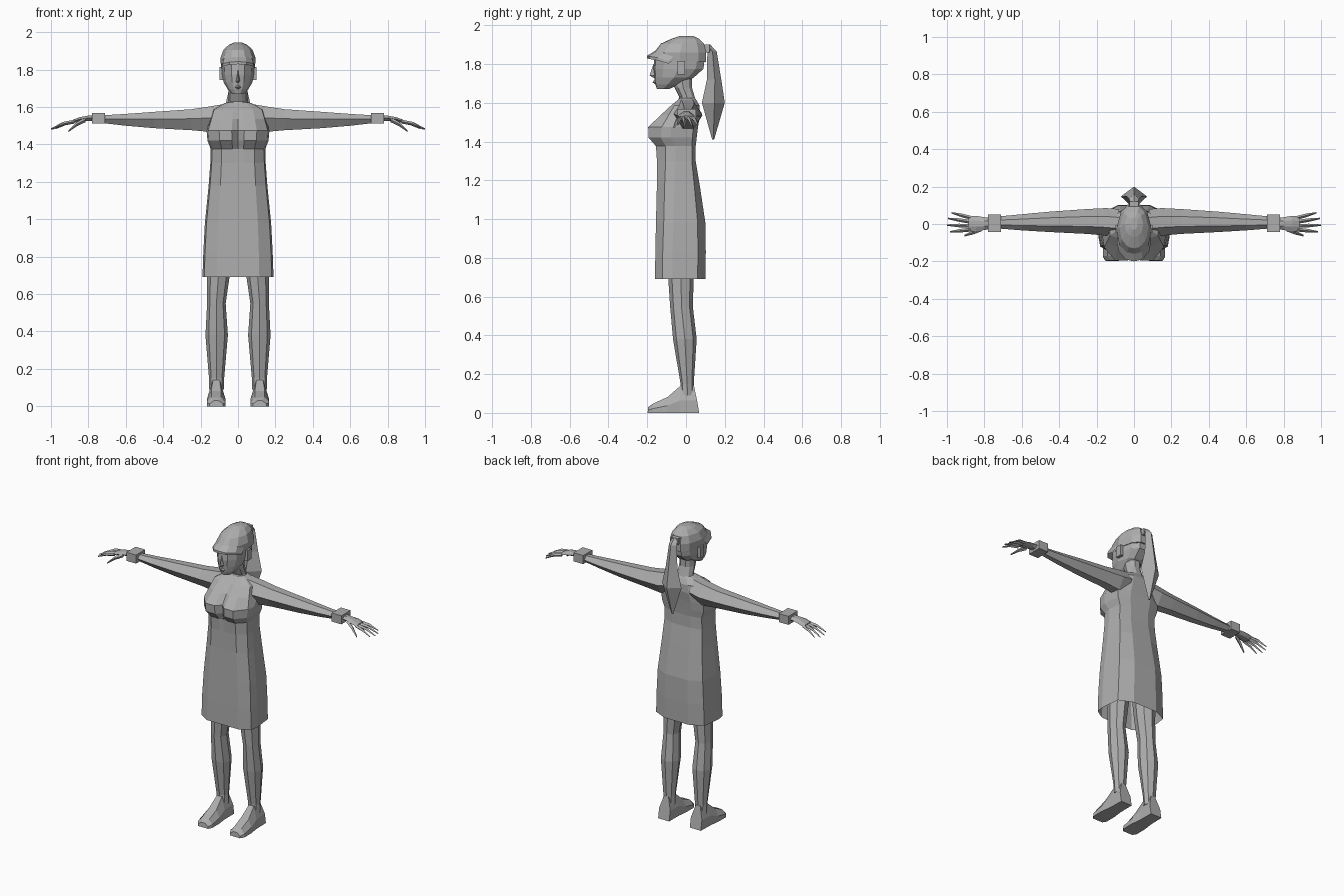
import bpy, bmesh, math
from mathutils import Vector

grey = bpy.data.materials.new("plain grey")
grey.diffuse_color = (0.42, 0.42, 0.42, 1)


def loft(name, rings, caps=(True, True), mirror=False):
    """Skin equal-length point rings; optionally mirror across x = 0."""
    bm = bmesh.new()
    rows = [[bm.verts.new(p) for p in r] for r in rings]
    n = len(rows[0])
    for a, b in zip(rows, rows[1:]):
        for i in range(n):
            j = (i + 1) % n
            bm.faces.new((a[i], a[j], b[j], b[i]))
    if caps[0]:
        bm.faces.new(rows[0][::-1])
    if caps[1]:
        bm.faces.new(rows[-1])
    bmesh.ops.recalc_face_normals(bm, faces=bm.faces)
    me = bpy.data.meshes.new(name)
    bm.to_mesh(me)
    bm.free()
    me.materials.append(grey)
    ob = bpy.data.objects.new(name, me)
    bpy.context.collection.objects.link(ob)
    if mirror:
        m = ob.modifiers.new("mirror", 'MIRROR')
        m.use_mirror_merge = False
    return ob


def symmetric(half, z):
    """Close a half outline (first and last points on x = 0)."""
    return [(x, y, z) for x, y in half] + [(-x, y, z) for x, y in half[-2:0:-1]]


def box(name, x, y, z, mirror=False):
    return loft(name, [[(x[0], y[0], h), (x[1], y[0], h), (x[1], y[1], h), (x[0], y[1], h)]
                       for h in z], mirror=mirror)


# Dress: height, centre front, bust front, front corner, half width, back
dress = [(.69, -.16, -.16, -.12, .19, .10), (.83, -.158, -.158, -.12, .185, .102),
         (.98, -.155, -.155, -.115, .177, .10), (1.18, -.15, -.15, -.11, .157, .07),
         (1.30, -.15, -.15, -.105, .148, .05), (1.376, -.15, -.155, -.105, .146, .05),
         (1.42, -.155, -.193, -.13, .163, .055), (1.475, -.16, -.195, -.125, .168, .062),
         (1.535, -.12, -.132, -.09, .15, .072), (1.585, -.075, -.078, -.06, .135, .07),
         (1.612, -.045, -.045, -.035, .09, .055), (1.625, -.032, -.03, -.02, .06, .045)]
loft("dress", [symmetric([(0, y0), (.2 * w, y1), (.6 * w, y1), (.95 * w, yc), (w, min(-.045, yc + .05) if z < 1.5 else .01),
                          (.92 * w, yb * .6), (.45 * w, yb), (0, yb)], z)
               for z, y0, y1, yc, w, yb in dress], caps=(False, True))


def oval(z, yf, yb, w):
    prof = [(0, 0), (.4, .03), (.82, .2), (1, .5), (.75, .85), (.35, 1), (0, 1)]
    return symmetric([(x * w, yf + t * (yb - yf)) for x, t in prof], z)


# Head, neck and cap crown: height, front, back, half width
loft("neck", [oval(*r) for r in [(1.60, -.045, .055, .065), (1.63, -.035, .045, .053),
                                 (1.68, -.06, .03, .05), (1.76, -.08, .03, .05)]])
loft("head", [oval(*r) for r in [(1.67, -.15, -.09, .032), (1.695, -.158, -.03, .055),
                                 (1.73, -.163, .04, .076), (1.775, -.168, .09, .086),
                                 (1.84, -.163, .098, .088)]])
loft("cap_crown", [oval(*r) for r in [(1.81, -.162, .104, .09), (1.86, -.165, .104, .095),
                                      (1.905, -.13, .092, .078), (1.932, -.07, .065, .05),
                                      (1.945, -.03, .035, .02)]])

# Cap brim: curved plate
outer = [(.092, -.09, 1.815), (.082, -.145, 1.832), (.045, -.19, 1.84), (0, -.2, 1.843)]
inner = [(.085, -.06, 1.84), (.075, -.11, 1.86), (.042, -.15, 1.868), (0, -.155, 1.87)]
full = [p + [(-x, y, z) for x, y, z in p[-2::-1]] for p in (outer, inner)]
loft("cap_brim", [[o, i, (i[0], i[1], i[2] - .012), (o[0], o[1], o[2] - .014)]
                  for o, i in zip(*full)])

# Face details
loft("nose", [[(-w, -.15, z), (0, y, z), (w, -.15, z)] for z, y, w in
              [(1.728, -.165, .012), (1.74, -.188, .016), (1.80, -.168, .007)]])
loft("lips", [[(-w, -.148, z), (0, y, z), (w, -.148, z)] for z, y, w in
              [(1.695, -.16, .014), (1.706, -.172, .026), (1.718, -.164, .016)]])
box("ear", (.08, .1), (-.045, -.005), (1.745, 1.815), mirror=True)

# Ponytail with its tie: height, front, back, half width
box("hair_tie", (-.025, .025), (.07, .12), (1.86, 1.9))
loft("ponytail", [[(0, a, z), (w, .45 * a + .55 * b, z), (0, b, z), (-w, .45 * a + .55 * b, z)]
                  for z, a, b, w in [(1.90, .085, .125, .02), (1.865, .11, .158, .027),
                                     (1.72, .108, .182, .042), (1.60, .082, .2, .07),
                                     (1.41, .135, .145, .006)]])


def along_x(x, y0, y1, z0, z1):
    """Six-sided arm section."""
    m, h = (y0 + y1) / 2, z1 - z0
    d = (y1 - y0) * .2
    return [(x, y0, z0 + .55 * h), (x, m - d, z0), (x, m + d, z0),
            (x, y1, z0 + .5 * h), (x, m + d, z1), (x, m - d, z1)]


# Arms, cuffs and hands
loft("arm", [along_x(*r) for r in [(.08, -.07, .08, 1.48, 1.615), (.15, -.062, .085, 1.467, 1.603),
                                   (.25, -.053, .08, 1.476, 1.588), (.45, -.043, .066, 1.487, 1.574),
                                   (.60, -.034, .052, 1.50, 1.563), (.75, -.022, .038, 1.517, 1.554)]],
     mirror=True)
loft("cuff", [[(x, -.043, 1.512), (x, .052, 1.512), (x, .052, 1.568), (x, -.043, 1.568)]
              for x in (.71, .78)], mirror=True)
loft("hand", [along_x(*r) for r in [(.74, -.022, .034, 1.522, 1.555), (.80, -.032, .036, 1.526, 1.554),
                                    (.845, -.04, .044, 1.521, 1.546), (.885, -.038, .044, 1.514, 1.531)]],
     mirror=True)


def finger(name, a, b, r):
    a, b = Vector(a), Vector(b)
    k = a.lerp(b, .5) + Vector((0, 0, .008))
    loft(name, [[(c.x, c.y - s, c.z), (c.x, c.y, c.z - s), (c.x, c.y + s, c.z), (c.x, c.y, c.z + s)]
                for c, s in ((a, r), (k, r * .9), (b, r * .35))], mirror=True)


for nm, y, tip in [("little_finger", .034, (.975, .06, 1.485)), ("ring_finger", .012, (.995, .03, 1.482)),
                   ("middle_finger", -.01, (1.0, -.006, 1.482)), ("index_finger", -.03, (.985, -.042, 1.486))]:
    finger(nm, (.875, y, 1.522), tip, .0105)
finger("thumb", (.815, -.026, 1.532), (.905, -.062, 1.472), .013)

# Legs: height, inner x, outer x, front, back
legs = [(.90, .02, .16, -.10, .06), (.70, .044, .165, -.092, .04), (.55, .066, .165, -.082, .035),
        (.38, .054, .174, -.067, .055), (.15, .074, .155, -.028, .04), (.09, .074, .155, -.03, .045)]
loft("leg", [[((a + b) / 2 + math.cos(t) * (b - a) / 2, (f + k) / 2 + math.sin(t) * (k - f) / 2, z)
              for t in [i * math.pi / 4 for i in range(8)]] for z, a, b, f, k in legs], mirror=True)

# Feet: sole y, instep y, inner x, outer x, height
feet = [(-.198, -.195, .08, .152, .03), (-.175, -.17, .066, .167, .048), (-.10, -.095, .066, .167, .082),
        (-.035, -.028, .074, .158, .14), (.068, .04, .075, .155, .145)]
loft("foot", [[(a, s, 0), (b, s, 0), (b, s + (t - s) * .4, h * .45), (b - .024, t, h),
               (a + .024, t, h), (a, s + (t - s) * .4, h * .45)] for s, t, a, b, h in feet], mirror=True)
